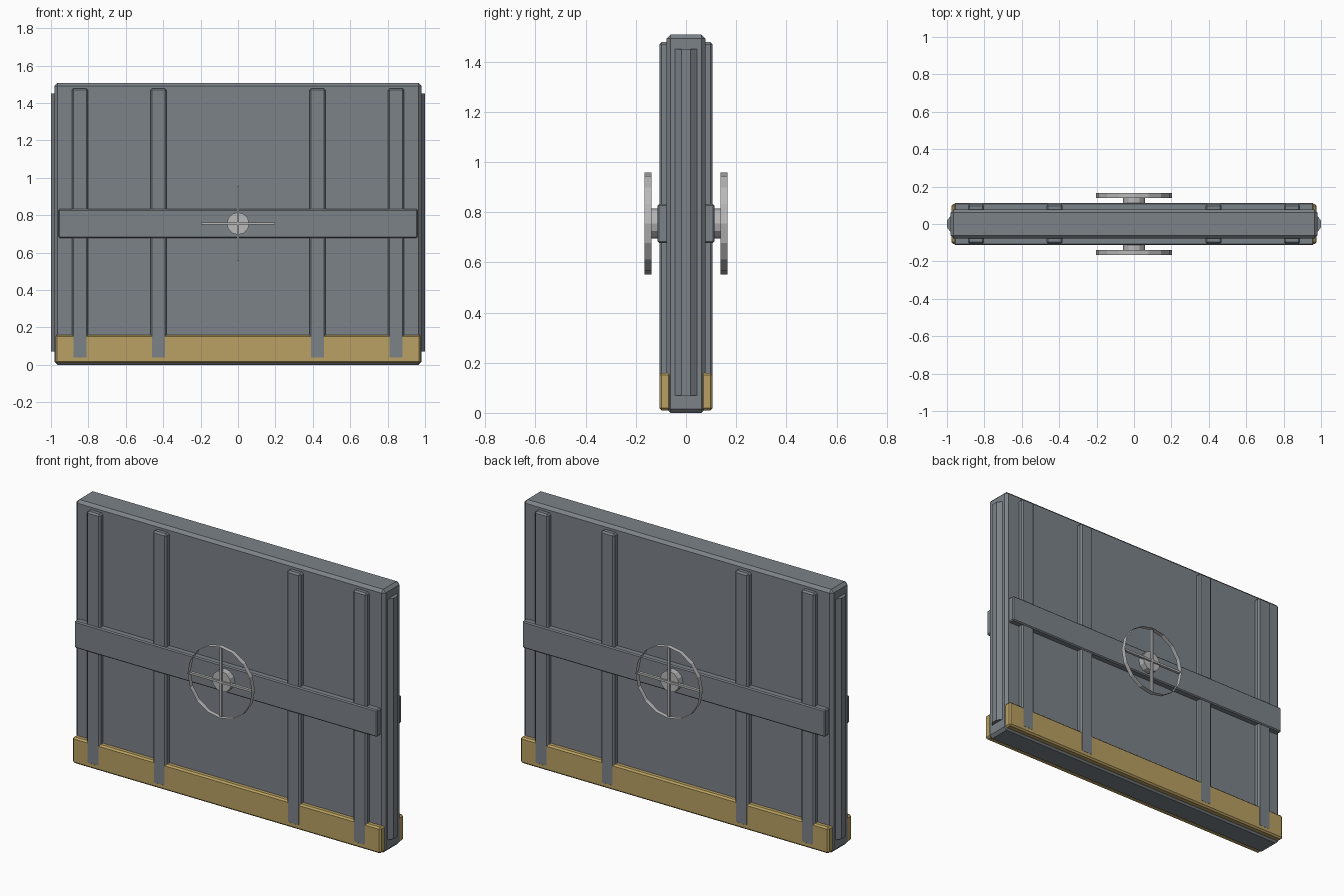
import bpy, bmesh
from mathutils import Matrix, Vector

cube = bpy.data.objects.get("Cube")
if cube:
    bpy.data.objects.remove(cube, do_unlink=True)


def material(name, rgb):
    m = bpy.data.materials.new(name)
    m.use_nodes = True
    m.diffuse_color = (*rgb, 1)
    m.node_tree.nodes["Principled BSDF"].inputs["Base Color"].default_value = (*rgb, 1)
    return m


STEEL = material("steel grey", (0.2, 0.225, 0.25))
YELLOW = material("dull yellow", (0.49, 0.355, 0.125))
METAL = material("light metal", (0.48, 0.48, 0.48))
MID = 0.755


def finish(name, bm, mat):
    mesh = bpy.data.meshes.new(name)
    bmesh.ops.recalc_face_normals(bm, faces=bm.faces)
    bm.to_mesh(mesh)
    bm.free()
    mesh.materials.append(mat)
    obj = bpy.data.objects.new(name, mesh)
    bpy.context.collection.objects.link(obj)
    return obj


def box(name, mat, x, y, z, bevel=0):
    """Box from (min, max) ranges with chamfered edges."""
    bm = bmesh.new()
    bmesh.ops.create_cube(bm, size=1)
    for v in bm.verts:
        v.co = Vector([r[0] if c < 0 else r[1] for c, r in zip(v.co, (x, y, z))])
    if bevel:
        bmesh.ops.bevel(bm, geom=bm.edges[:], offset=bevel, segments=1,
                        affect='EDGES', profile=0.5)
    return finish(name, bm, mat)


def cylinder(name, mat, radius, sides, y, caps):
    """Cylinder along y, centred on the wheel axis."""
    bm = bmesh.new()
    place = Matrix.Translation((0, sum(y) / 2, MID)) @ Matrix.Rotation(1.5708, 4, 'X')
    bmesh.ops.create_cone(bm, cap_ends=caps, segments=sides, radius1=radius,
                          radius2=radius, depth=abs(y[1] - y[0]), matrix=place)
    return finish(name, bm, mat)


def side_ridge(name, s):
    """Tapered sealing ridge on one narrow side."""
    bm = bmesh.new()
    profile = [(0.96, -0.047), (0.978, -0.047), (1, -0.018),
               (1, 0.018), (0.978, 0.047), (0.96, 0.047)]
    base = bm.faces.new([bm.verts.new((s * x, y, 0.07)) for x, y in profile])
    top = bmesh.ops.extrude_face_region(bm, geom=[base])["geom"]
    bmesh.ops.translate(bm, vec=(0, 0, 1.38),
                        verts=[v for v in top if isinstance(v, bmesh.types.BMVert)])
    if not base.is_valid or len(bm.faces) < 8:
        bm.faces.new([v for v in bm.verts if v.co.z < 0.1])
    return finish(name, bm, STEEL)


# Main slab and side ridges
box("door_slab", STEEL, (-0.98, 0.98), (-0.077, 0.077), (0, 1.508), 0.016)
side_ridge("left_ridge", 1)
side_ridge("right_ridge", -1)

# Both faces carry the same fittings
for face, s in (("front", -1), ("back", 1)):
    def depth(a, b):
        return tuple(sorted((s * a, s * b)))

    box(face + "_kick_plate", YELLOW, (-0.977, 0.977), depth(0.06, 0.106),
        (0.01, 0.16), 0.009)
    for i, x in enumerate((-0.845, -0.425, 0.425, 0.845)):
        box(f"{face}_rib_{i + 1}", STEEL, (x - 0.043, x + 0.043),
            depth(0.06, 0.1065), (0.03, 1.478), 0.009)
    box(face + "_cross_bar", STEEL, (-0.96, 0.96), depth(0.06, 0.113),
        (MID - 0.077, MID + 0.077), 0.006)

    # Hand wheel: hub, open rim band and crossed spokes
    cylinder(face + "_wheel_hub", METAL, 0.06, 12, depth(0.11, 0.15), True)
    cylinder(face + "_wheel_rim", METAL, 0.204, 16, depth(0.138, 0.165), False)
    box(face + "_spoke_across", METAL, (-0.198, 0.198), depth(0.143, 0.159),
        (MID - 0.006, MID + 0.006))
    box(face + "_spoke_upright", METAL, (-0.006, 0.006), depth(0.143, 0.159),
        (MID - 0.198, MID + 0.198))
